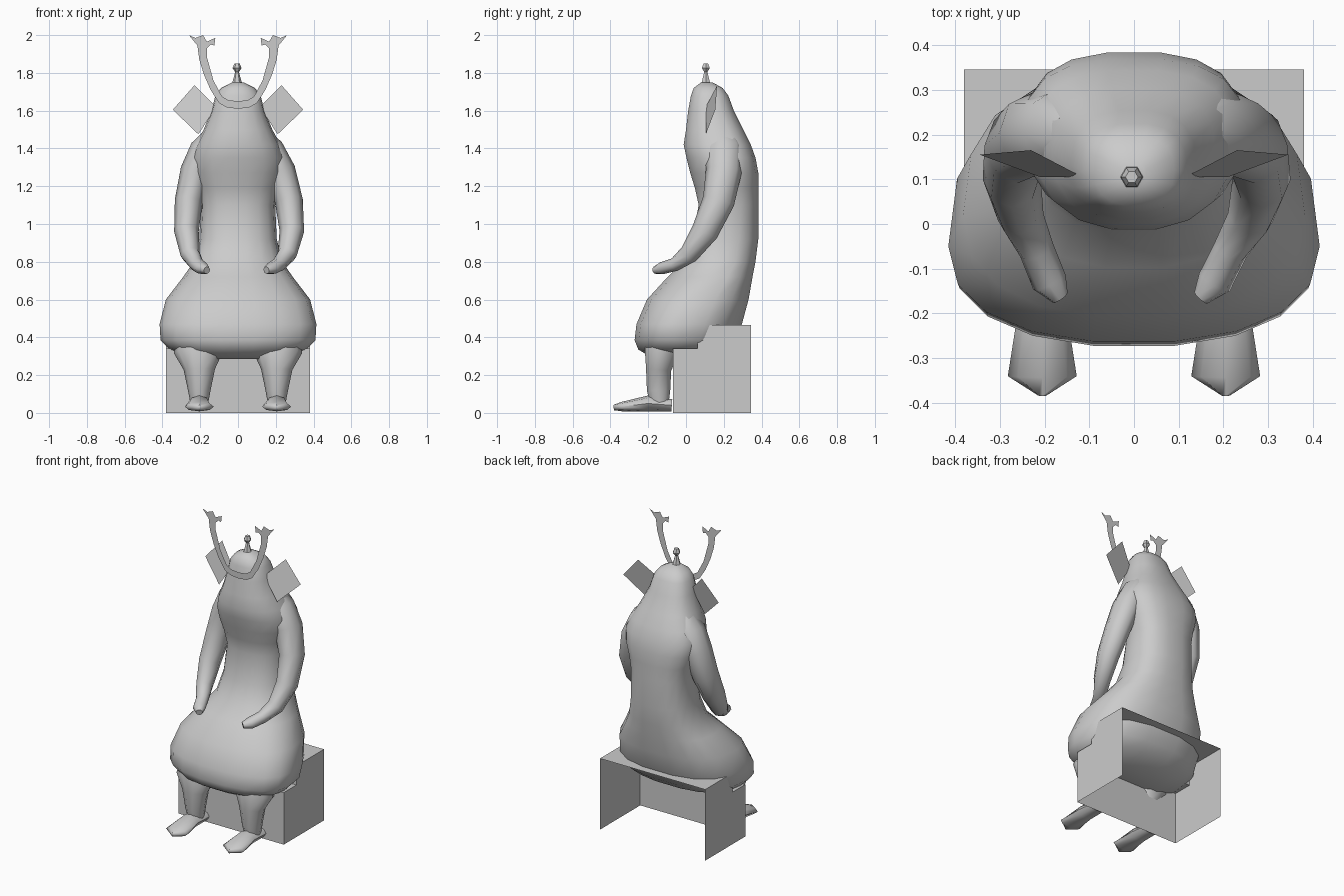
import bpy, bmesh, math
from mathutils import Vector

cube = bpy.data.objects.get("Cube")
if cube:
    bpy.data.objects.remove(cube, do_unlink=True)

grey = bpy.data.materials.new("plain_grey")
grey.use_nodes = True
grey.diffuse_color = (0.6, 0.6, 0.6, 1)
grey.node_tree.nodes["Principled BSDF"].inputs["Base Color"].default_value = (0.6, 0.6, 0.6, 1)


def finish(name, bm, angle=None):
    """Turn a bmesh into a named object, smooth below the given angle."""
    mesh = bpy.data.meshes.new(name)
    bm.to_mesh(mesh)
    bm.free()
    mesh.materials.append(grey)
    obj = bpy.data.objects.new(name, mesh)
    bpy.context.collection.objects.link(obj)
    if angle:
        bpy.ops.object.select_all(action='DESELECT')
        obj.select_set(True)
        bpy.context.view_layer.objects.active = obj
        bpy.ops.object.shade_smooth_by_angle(angle=math.radians(angle))


def loft(name, rings, angle=50):
    """Skin a closed shape over equal-sized rings of points."""
    bm = bmesh.new()
    loops = [[bm.verts.new(p) for p in ring] for ring in rings]
    n = len(loops[0])
    for a, b in zip(loops, loops[1:]):
        for i in range(n):
            j = (i + 1) % n
            bm.faces.new((a[i], a[j], b[j], b[i]))
    bm.faces.new(loops[0][::-1])
    bm.faces.new(loops[-1])
    bmesh.ops.recalc_face_normals(bm, faces=bm.faces)
    finish(name, bm, angle)


def body_ring(z, front, back, half, mid, n=18):
    """Rounded section, widest at y = mid, squarer at the back."""
    pts = []
    for i in range(n):
        a = 2 * math.pi * i / n
        c, s = math.cos(a), math.sin(a)
        power, depth = (0.78, back - mid) if s > 0 else (0.86, mid - front)
        x = math.copysign(abs(c) ** power, c) * half
        y = math.copysign(abs(s) ** power, s) * depth
        pts.append(Vector((x, mid + y, z)))
    return pts


def limb(name, path, side=1, n=8, angle=60):
    """Tube along a path of (x, y, z, half width, half depth)."""
    centres = [Vector((side * p[0], p[1], p[2])) for p in path]
    rings = []
    for k, c in enumerate(centres):
        t = (centres[min(k + 1, len(path) - 1)] - centres[max(k - 1, 0)]).normalized()
        u = Vector((1, 0, 0))
        u = (u - t * u.dot(t)).normalized()
        v = t.cross(u)
        rings.append([c + u * path[k][3] * math.cos(2 * math.pi * i / n)
                      + v * path[k][4] * math.sin(2 * math.pi * i / n) for i in range(n)])
    loft(name, rings, angle)


def sheet(name, polygons):
    """Thin open surface from a few polygons."""
    bm = bmesh.new()
    for poly in polygons:
        bm.faces.new([bm.verts.new(p) for p in poly])
    bmesh.ops.remove_doubles(bm, verts=bm.verts, dist=0.0005)
    finish(name, bm)


# Robed body, from the hanging underside to the crown
profile = [
    (0.285, -0.17, 0.08, 0.22, -0.05), (0.335, -0.255, 0.19, 0.36, -0.04),
    (0.385, -0.275, 0.25, 0.41, -0.06), (0.47, -0.265, 0.30, 0.415, -0.05),
    (0.60, -0.21, 0.335, 0.382, 0.02), (0.72, -0.10, 0.355, 0.29, 0.12),
    (0.80, -0.02, 0.37, 0.235, 0.18), (0.92, 0.03, 0.385, 0.205, 0.2),
    (1.10, 0.065, 0.385, 0.197, 0.22), (1.19, 0.045, 0.385, 0.215, 0.22),
    (1.27, 0.02, 0.385, 0.24, 0.22), (1.35, 0.0, 0.37, 0.248, 0.21),
    (1.42, -0.015, 0.345, 0.223, 0.19), (1.50, -0.002, 0.305, 0.182, 0.16),
    (1.60, 0.01, 0.255, 0.14, 0.13), (1.68, 0.025, 0.225, 0.12, 0.12),
    (1.72, 0.04, 0.195, 0.09, 0.12), (1.75, 0.08, 0.14, 0.03, 0.11)]
loft("body", [body_ring(*p) for p in profile])

# Arms; the right one is held a little closer in, hand further out
arm = [(0.12, 0.19, 1.48, 0.04, 0.07), (0.165, 0.20, 1.40, 0.075, 0.10),
       (0.225, 0.20, 1.28, 0.08, 0.095), (0.27, 0.172, 1.12, 0.074, 0.085),
       (0.285, 0.10, 0.96, 0.065, 0.072), (0.26, 0.015, 0.84, 0.052, 0.052),
       (0.215, -0.06, 0.785, 0.04, 0.036), (0.18, -0.13, 0.765, 0.04, 0.032),
       (0.15, -0.165, 0.755, 0.02, 0.02)]
limb("left_arm", arm)
limb("right_arm", [(0.8 * x + 0.045, y, z, u, v) for x, y, z, u, v in arm], -1)

# Legs and feet
leg = [(0.21, -0.10, 0.42, 0.11, 0.09), (0.21, -0.13, 0.32, 0.13, 0.095),
       (0.205, -0.145, 0.23, 0.083, 0.07), (0.205, -0.145, 0.12, 0.06, 0.065),
       (0.205, -0.14, 0.04, 0.045, 0.05)]
foot = [(0.205, -0.075, 0.04, 0.05, 0.032), (0.205, -0.20, 0.05, 0.055, 0.042),
        (0.205, -0.34, 0.033, 0.077, 0.025), (0.205, -0.383, 0.028, 0.01, 0.014)]
for side, word in ((1, "left"), (-1, "right")):
    limb(word + "_leg", leg, side, n=10)
    limb(word + "_foot", foot, side)

# Stepped seat, open at the back and below
w, f, m, b, low, high = 0.38, -0.07, 0.06, 0.345, 0.34, 0.465
step = [(f, 0), (f, low), (m, low), (m, high), (b, high), (b, 0)]
panels = [[(s * w, y, z) for y, z in step] for s in (-1, 1)]
for (y0, z0), (y1, z1) in zip(step[:4], step[1:5]):
    panels.append([(-w, y0, z0), (w, y0, z0), (w, y1, z1), (-w, y1, z1)])
sheet("seat", panels)

# Flat forked crest on the brow
half = [(0, 1.61), (0.06, 1.617), (0.1, 1.64), (0.145, 1.71), (0.18, 1.79), (0.205, 1.87),
        (0.215, 1.945), (0.26, 2.0), (0.225, 1.985), (0.185, 2.0), (0.165, 1.965),
        (0.145, 1.975), (0.12, 1.985), (0.125, 1.945), (0.145, 1.95), (0.165, 1.93),
        (0.165, 1.885), (0.13, 1.76), (0.085, 1.675), (0.05, 1.655), (0, 1.65)]
sheet("crest", [[(s * x, 0.004, z) for x, z in half[::s]] for s in (1, -1)])

# Helmet side flaps
flap = [(0.23, 0.165, 1.735), (0.345, 0.155, 1.605), (0.21, 0.105, 1.475), (0.115, 0.105, 1.62)]
for s, word in ((1, "left"), (-1, "right")):
    sheet(word + "_helmet_flap", [[(s * x, y, z) for x, y, z in flap]])

# Finial on the crown
spire = [(1.73, 0.032), (1.76, 0.022), (1.805, 0.01), (1.825, 0.024), (1.85, 0.014)]
limb("finial", [(-0.005, 0.105, z, r, r) for z, r in spire], n=6, angle=30)
